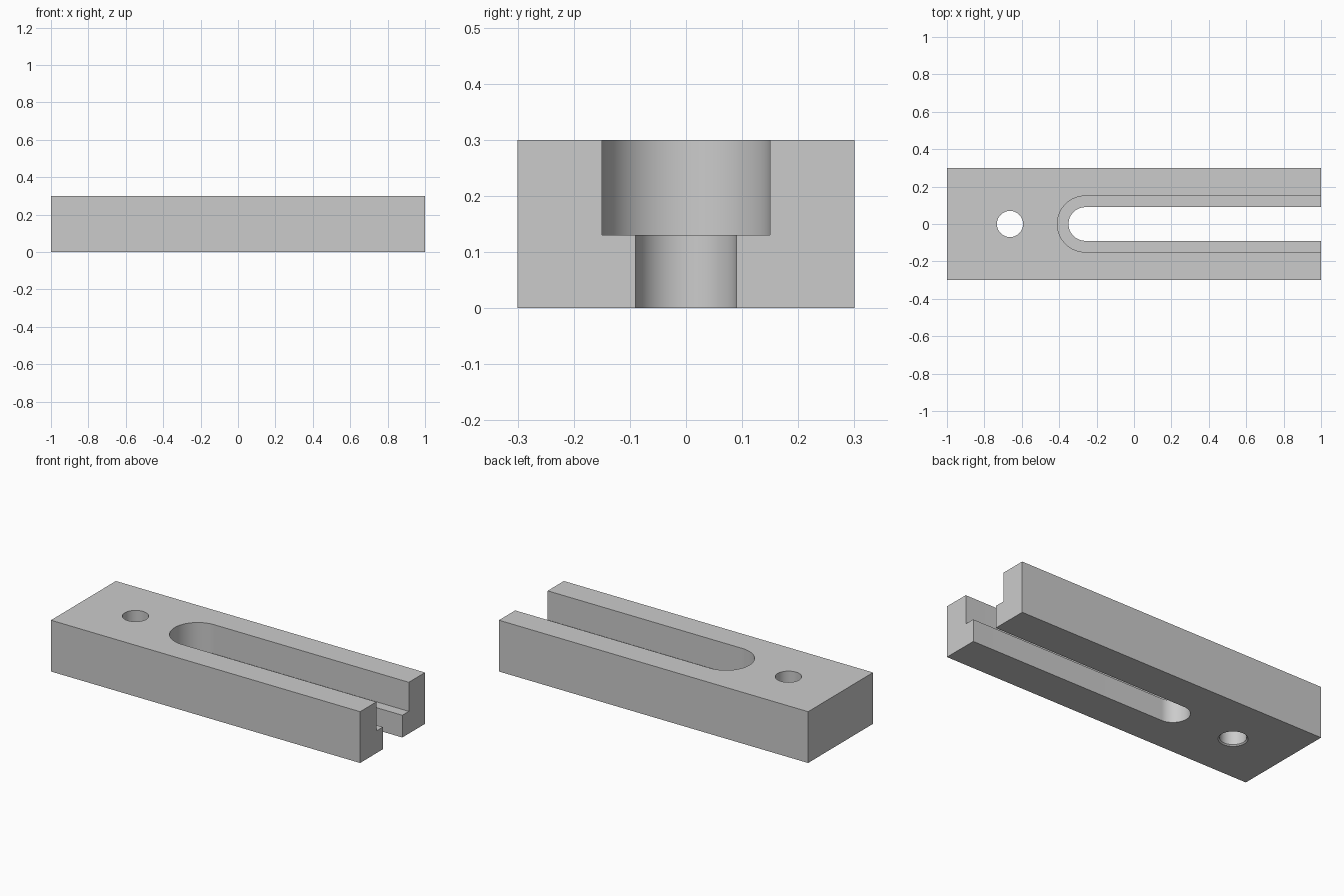
import bpy, bmesh, math

if "Cube" in bpy.data.objects:
    bpy.data.objects.remove(bpy.data.objects["Cube"])

grey = bpy.data.materials.new("plain grey")
grey.diffuse_color = (0.6, 0.6, 0.6, 1)
grey.use_nodes = True
grey.node_tree.nodes["Principled BSDF"].inputs["Base Color"].default_value = grey.diffuse_color


def prism(name, rings):
    """Closed solid lofted through (z, outline) rings from bottom to top."""
    bm = bmesh.new()
    loops = [[bm.verts.new((x, y, z)) for x, y in pts] for z, pts in rings]
    n = len(loops[0])
    bm.faces.new(loops[0][::-1])
    bm.faces.new(loops[-1])
    for a, b in zip(loops, loops[1:]):
        for i in range(n):
            j = (i + 1) % n
            bm.faces.new((a[i], a[j], b[j], b[i]))
    mesh = bpy.data.meshes.new(name)
    bm.to_mesh(mesh)
    bm.free()
    obj = bpy.data.objects.new(name, mesh)
    bpy.context.collection.objects.link(obj)
    mesh.materials.append(grey)
    return obj


def circle(x, r, n=64):
    return [(x + r * math.cos(2 * math.pi * i / n), r * math.sin(2 * math.pi * i / n))
            for i in range(n)]


def slot(x, r, n=48):
    """Outline with a round left end, running out past the right end of the bar."""
    arc = [(x + r * math.cos(math.pi * (0.5 + i / n)), r * math.sin(math.pi * (0.5 + i / n)))
           for i in range(n + 1)]
    return arc + [(1.2, -r), (1.2, r)]


# Rectangular bar
block = [(-1, -0.3), (1, -0.3), (1, 0.3), (-1, 0.3)]
bar = prism("clamp_bar", [(0, block), (0.3, block)])

# Stepped open slot, and through hole with a small chamfer underneath
SLOT_X, HOLE_X = -0.26, -0.663
cutters = [
    prism("slot_cutter", [(-0.1, slot(SLOT_X, 0.09)), (0.2, slot(SLOT_X, 0.09))]),
    prism("wide_slot_cutter", [(0.13, slot(SLOT_X, 0.15)), (0.4, slot(SLOT_X, 0.15))]),
    prism("hole_cutter", [(-0.01, circle(HOLE_X, 0.087)), (0.007, circle(HOLE_X, 0.07)),
                          (0.4, circle(HOLE_X, 0.07))]),
]
bpy.context.view_layer.objects.active = bar
bar.select_set(True)
for cutter in cutters:
    mod = bar.modifiers.new(cutter.name, 'BOOLEAN')
    mod.operation = 'DIFFERENCE'
    mod.solver = 'EXACT'
    mod.object = cutter
    bpy.ops.object.modifier_apply(modifier=mod.name)
    bpy.data.objects.remove(cutter)

# Round walls smooth, edges sharp
bpy.ops.object.shade_smooth_by_angle(angle=math.radians(30))
